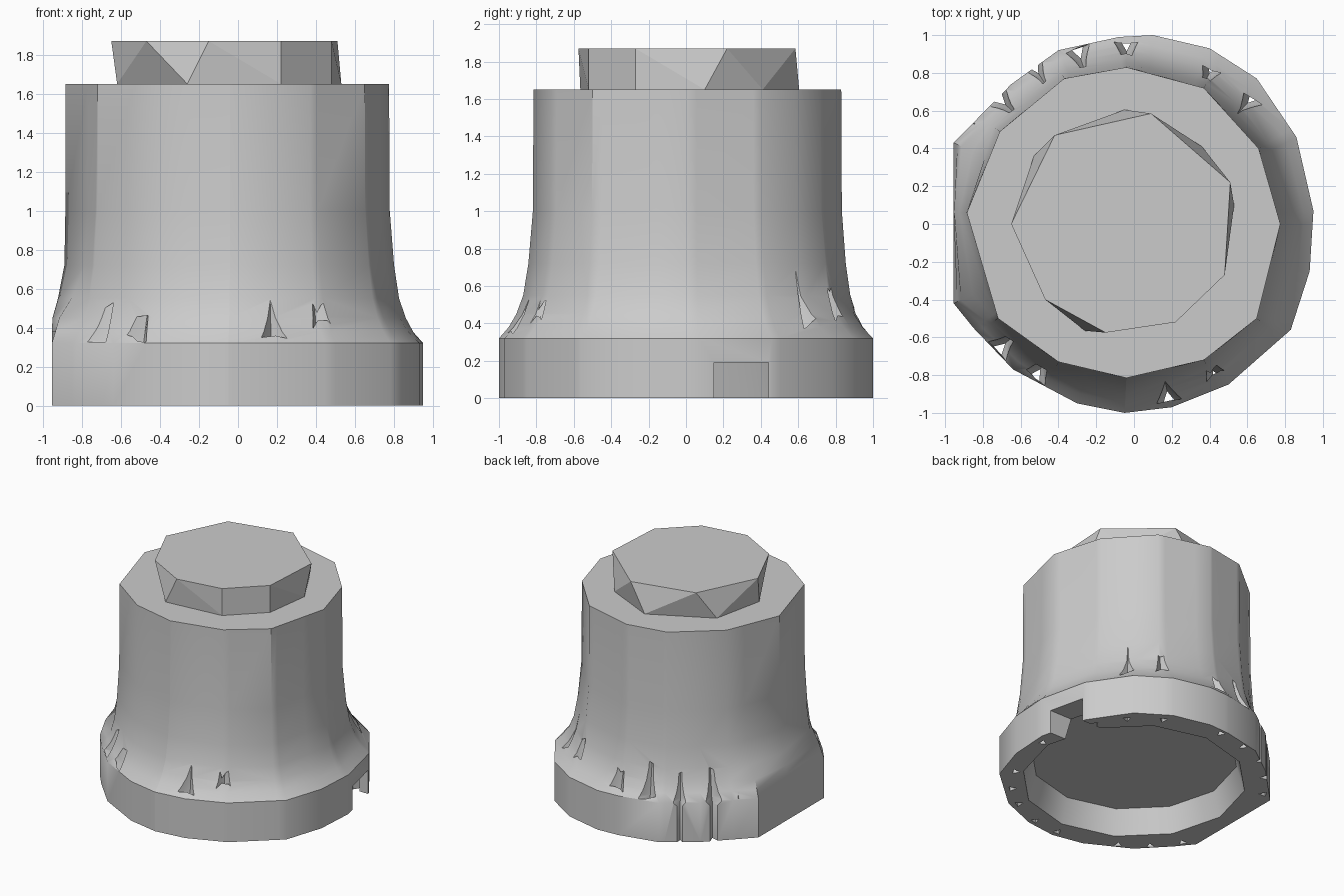
import bpy, bmesh, math
from mathutils import Vector, geometry

if "Cube" in bpy.data.objects:
    bpy.data.objects.remove(bpy.data.objects["Cube"])

grey = bpy.data.materials.new("plain grey")
grey.use_nodes = True
grey.diffuse_color = (0.6, 0.6, 0.6, 1)
grey.node_tree.nodes["Principled BSDF"].inputs["Base Color"].default_value = (0.6, 0.6, 0.6, 1)


def finish(bm, name):
    bmesh.ops.recalc_face_normals(bm, faces=bm.faces)
    mesh = bpy.data.meshes.new(name)
    bm.to_mesh(mesh)
    bm.free()
    mesh.materials.append(grey)
    obj = bpy.data.objects.new(name, mesh)
    bpy.context.collection.objects.link(obj)
    return obj


def loft(bm, rings):
    loops = [[bm.verts.new(p) for p in ring] for ring in rings]
    n = len(loops[0])
    for a, b in zip(loops, loops[1:]):
        for i in range(n):
            j = (i + 1) % n
            bm.faces.new((a[i], a[j], b[j], b[i]))
    bm.faces.new(loops[0])
    bm.faces.new(loops[-1])


def radius(poly, ang):
    # distance from the axis to the polygon outline in one direction
    far = Vector((math.cos(ang), math.sin(ang))) * 3
    for a, b in zip(poly, poly[1:] + poly[:1]):
        hit = geometry.intersect_line_line_2d(Vector((0, 0)), far, Vector(a), Vector(b))
        if hit:
            return hit.length
    return 0.9


def cut(obj, cutter):
    mod = obj.modifiers.new("cut", 'BOOLEAN')
    mod.operation = 'DIFFERENCE'
    mod.solver = 'EXACT'
    mod.object = cutter
    bpy.ops.object.select_all(action='DESELECT')
    bpy.context.view_layer.objects.active = obj
    obj.select_set(True)
    bpy.ops.object.modifier_apply(modifier=mod.name)
    bpy.data.objects.remove(cutter)


# Flared body: worn outlines of the foot and the upper drum
foot = [(.95, .07), (.86, .46), (.65, .77), (.4, .93), (.1, 1), (-.08, .99), (-.4, .92),
        (-.65, .74), (-.955, .43), (-.955, -.42), (-.85, -.55), (-.64, -.77), (-.3, -.95),
        (-.05, -1), (.2, -.97), (.5, -.85), (.83, -.56), (.93, -.25)]
drum = [(.775, 0), (.66, .4), (.37, .72), (-.04, .83), (-.37, .77), (-.71, .49),
        (-.885, .06), (-.72, -.5), (-.4, -.73), (-.04, -.815), (.37, -.72), (.65, -.5)]
angles = sorted(math.atan2(y, x) for x, y in foot + drum)

# height, spread of the flare, spread on the flattened side
levels = [(0, 1, 1), (.32, 1, 1), (.38, .72, 1), (.45, .5, .95), (.55, .3, .55),
          (.72, .15, .08), (1, .02, .01), (1.65, 0, 0)]
rings = []
for z, flare, flat in levels:
    ring = []
    for a in angles:
        side = min(1, max(0, -math.cos(a) - .85) / .1)
        w = flare + (flat - flare) * side
        r = radius(drum, a) * (1 - w) + radius(foot, a) * w
        ring.append((r * math.cos(a), r * math.sin(a), z))
    rings.append(ring)
bm = bmesh.new()
loft(bm, rings)
body = finish(bm, "flared_body")

# Hollow underside
bm = bmesh.new()
loft(bm, [[(r * math.cos(i * math.tau / 12), r * math.sin(i * math.tau / 12), z)
           for i in range(12)] for r, z in ((.86, -.1), (.77, .2))])
cut(body, finish(bm, "underside_hollow"))

# Slot through the rim
bm = bmesh.new()
loft(bm, [[(.6, .15, z), (1.2, .15, z), (1.2, .44, z), (.6, .44, z)] for z in (-.1, .19)])
cut(body, finish(bm, "rim_slot"))

# Pointed pockets round the flare, each draining through the rim: x, y, tip height
pockets = [(-.04, .94, .6), (-.29, .9, .65), (-.52, .82, .55), (-.7, .65, .6), (-.85, .46, .55),
           (.41, .82, .7), (.62, .66, .68), (.75, .45, .65), (.87, 0, .52), (.75, -.45, .6),
           (.61, -.66, .6), (.43, -.8, .67), (.18, -.91, .75), (-.05, -.93, .46),
           (-.51, -.79, .57), (-.7, -.65, .6), (-.85, -.46, .55)]
bm = bmesh.new()
for x, y, tip in pockets:
    c = Vector((x, y, 0))
    u = c.normalized()
    t = Vector((-u.y, u.x, 0))
    rings = []
    for z, inner, outer, half in ((-.1, .025, .03, .03), (.29, .025, .03, .03),
                                  (.33, .05, .035, .07), (tip, .105, -.1, .003)):
        up = Vector((0, 0, z))
        rings.append([c - u * inner + up, c + u * outer - t * half + up,
                      c + u * outer + t * half + up])
    loft(bm, rings)
cut(body, finish(bm, "pockets"))
bpy.ops.object.select_all(action='DESELECT')
body.select_set(True)
bpy.context.view_layer.objects.active = body
bpy.ops.object.shade_smooth_by_angle(angle=math.radians(36))

# Faceted plug on top
upper = [(-.65, 0), (-.42, .47), (.09, .585), (.51, .22), (.48, -.27), (.22, -.52),
         (-.15, -.575), (-.47, -.4)]
lower = [(-.62, -.06), (-.53, .36), (-.05, .605), (.36, .41), (.53, .1), (.48, -.27),
         (.22, -.52), (-.26, -.565)]
bm = bmesh.new()
for outline, z in ((upper, 1.87), (lower, 1.65)):
    for x, y in outline:
        bm.verts.new((x, y, z))
bmesh.ops.convex_hull(bm, input=bm.verts)
finish(bm, "top_plug")
